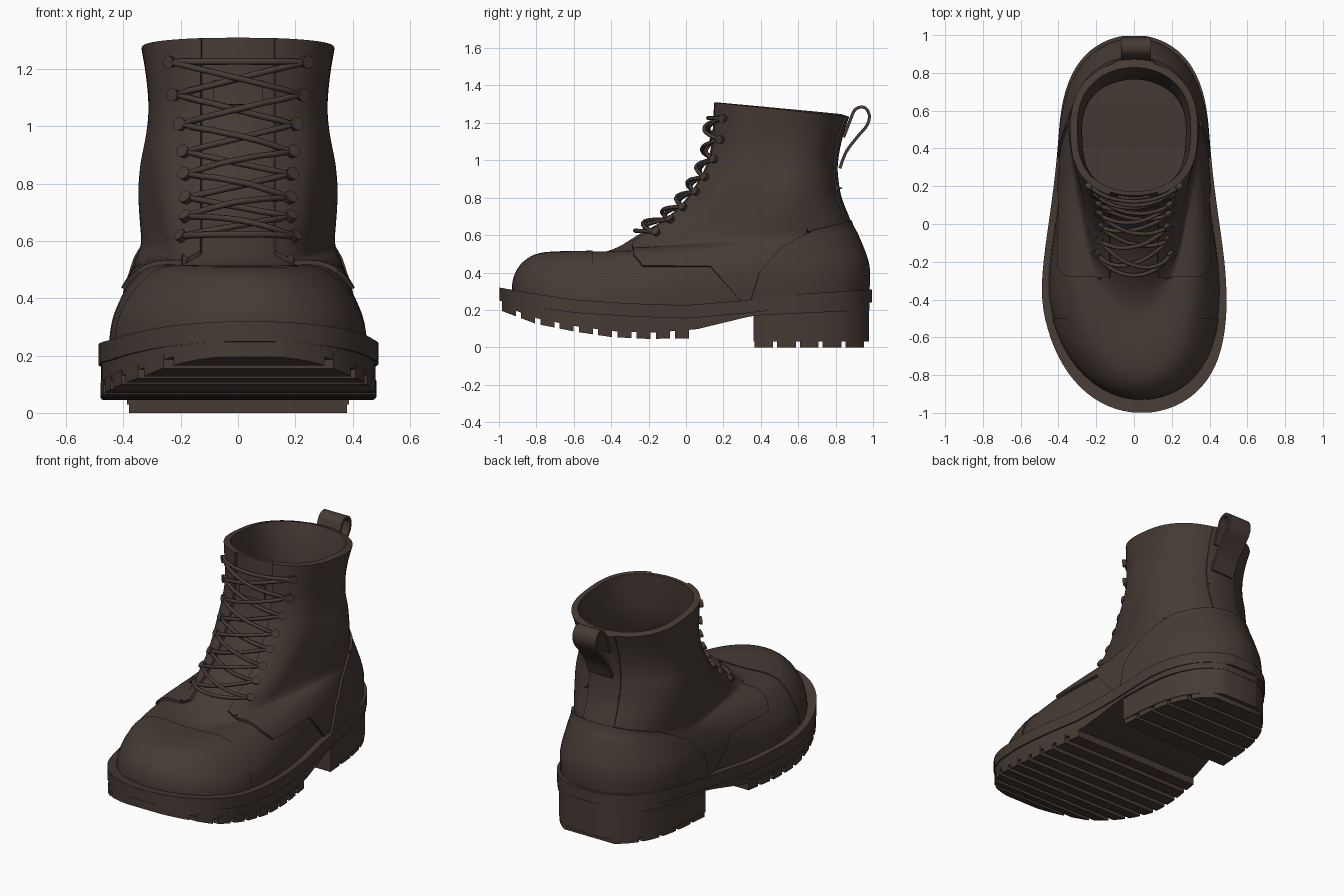
import bpy, bmesh, math
from mathutils import Vector, Matrix
from mathutils.bvhtree import BVHTree

if "Cube" in bpy.data.objects:
    bpy.data.objects.remove(bpy.data.objects["Cube"])

leather = bpy.data.materials.new("dark brown leather")
leather.diffuse_color = (0.062, 0.044, 0.035, 1)
leather.use_nodes = True
leather.node_tree.nodes["Principled BSDF"].inputs["Base Color"].default_value = leather.diffuse_color


def smooth(t):
    t = max(0, min(1, t))
    return t * t * (3 - 2 * t)


def key(tab, v):
    for (a, p), (b, q) in zip(tab, tab[1:]):
        if v <= b:
            return p + (q - p) * max(0, (v - a) / (b - a))
    return tab[-1][1]


def catmull(rows, steps):
    out = []
    for i in range(len(rows) - 1):
        a, b, c, d = (rows[max(0, min(len(rows) - 1, i + k))] for k in (-1, 0, 1, 2))
        for s in range(steps):
            t = s / steps
            out.append([0.5 * (2 * q + (r - p) * t + (2 * p - 5 * q + 4 * r - w) * t * t
                        + (3 * q - p - 3 * r + w) * t ** 3) for p, q, r, w in zip(a, b, c, d)])
    return out + [list(rows[-1])]


def half(s, f, g, p, pb):
    """Half width of an egg-shaped outline, s from -1 (toe) to 1 (heel)."""
    return (f + (g - f) * smooth(s + 0.5)) * math.sqrt(max(0, 1 - abs(s) ** (p if s < 0 else pb)))


def lean(y):
    """Slight sideways swing of the toe."""
    return 0.04 * smooth((-0.3 - y) / 0.7)


def finish(name, bm, thickness=0, angle=40):
    me = bpy.data.meshes.new(name)
    bm.to_mesh(me)
    bm.free()
    ob = bpy.data.objects.new(name, me)
    bpy.context.collection.objects.link(ob)
    me.materials.append(leather)
    bpy.ops.object.select_all(action='DESELECT')
    ob.select_set(True)
    bpy.context.view_layer.objects.active = ob
    if thickness:
        m = ob.modifiers.new("thickness", 'SOLIDIFY')
        m.thickness, m.offset = thickness, -1
        bpy.ops.object.modifier_apply(modifier=m.name)
    bpy.ops.object.shade_smooth_by_angle(angle=math.radians(angle))
    return ob


# Upper: rings of (front y, front z, back y, back z, front width, back width, toe and heel squareness)
rings = [(-.92, .22, .935, .20, .465, .365, 3.6, 4.4), (-.925, .32, .95, .30, .452, .375, 3.5, 4.2),
         (-.91, .39, .955, .38, .425, .378, 3.3, 4), (-.87, .45, .95, .44, .39, .372, 3.0, 3.8),
         (-.80, .493, .935, .49, .35, .362, 2.8, 3.6), (-.70, .507, .92, .53, .312, .355, 2.7, 3.4),
         (-.58, .506, .905, .565, .282, .348, 2.6, 3.2), (-.46, .506, .89, .60, .262, .34, 2.6, 3),
         (-.36, .538, .87, .635, .255, .335, 2.6, 2.9), (-.25, .605, .85, .69, .258, .34, 2.7, 2.8),
         (-.12, .68, .825, .75, .272, .345, 2.8, 2.7), (-.02, .77, .805, .81, .285, .345, 2.9, 2.6),
         (.06, .88, .793, .88, .295, .333, 2.9, 2.6), (.11, .98, .787, .96, .293, .312, 2.9, 2.5),
         (.135, 1.08, .797, 1.05, .292, .30, 2.9, 2.5), (.145, 1.2, .82, 1.15, .305, .305, 2.9, 2.5),
         (.15, 1.31, .85, 1.24, .32, .322, 2.9, 2.5)]
N = 72
base = bmesh.new()
grid = []
for yf, zf, yb, zb, f, g, p, pb in catmull(rings, 4):
    row = []
    for j in range(N):
        a = 2 * math.pi * j / N
        s = -math.cos(a)
        y = (yf + yb) / 2 + s * (yb - yf) / 2
        x = math.copysign(half(s, f, g, p, pb), math.sin(a)) + lean(y)
        row.append(base.verts.new((x, y, zf + (zb - zf) * (s + 1) / 2)))
    grid.append(row)
for r, q in zip(grid, grid[1:]):
    for j in range(N):
        k = (j + 1) % N
        base.faces.new((r[j], r[k], q[k], q[j]))
base.normal_update()
tree = BVHTree.FromBMesh(base)
finish("upper_body", base.copy(), 0.022, 50)


# Overlaid leather panels: the upper is cut along planes, the kept part is raised
def panel(name, planes, keep, offset):
    bm = base.copy()
    bmesh.ops.triangulate(bm, faces=bm.faces[:])
    for co, no in planes:
        bmesh.ops.bisect_plane(bm, geom=bm.verts[:] + bm.edges[:] + bm.faces[:],
                               plane_co=co, plane_no=no, dist=1e-6)
        bmesh.ops.triangulate(bm, faces=bm.faces[:])
    bm.normal_update()
    drop = [f for f in bm.faces if not keep(f.calc_center_median())]
    moves = [(v, tree.find_nearest(v.co - v.normal * .001)[1].lerp(v.normal, .9) * offset)
             for v in bm.verts]
    for v, d in moves:
        v.co += d
    bmesh.ops.delete(bm, geom=drop, context='FACES')
    return finish(name, bm, offset + 0.006, 50)


X, Y, Z = Vector((1, 0, 0)), Vector((0, 1, 0)), Vector((0, 0, 1))
slant = Vector((0, .19, .17))
corner = Vector((0, .13, .43))
chin, chin_n = Vector((0, -.28, .49)), Vector((0, .06, .05))
panel("quarters", [(X * .125, X), (X * -.125, X), (Y * -.28, Y), (Z * .43, Z), (corner, slant),
                   (chin, chin_n)],
      lambda c: (abs(c.x) > .125 or c.y > .5) and
      ((c.y > -.28 and c.z > .43 and chin_n.dot(c - chin) > 0) or slant.dot(c - corner) > 0), .016)
panel("toe_cap", [(Y * -.5, Y)], lambda c: c.y < -.5, .006)
panel("back_stay", [(X * .1, X), (X * -.1, X)],
      lambda c: abs(c.x) < .1 and c.y > .5 and c.z > .5, .024)
arc = [Vector((0, y, z)) for y, z in ((.35, .27), (.39, .40), (.51, .53), (.68, .63), (.90, .68))]
cuts = [(a, Vector((0, a.z - b.z, b.y - a.y))) for a, b in zip(arc, arc[1:])]
panel("heel_counter", cuts, lambda c: all(n.dot(c - a) < 0 for a, n in cuts), .03)
panel("tongue_keeper", [(X * .085, X), (X * -.085, X), (Z * 1.075, Z), (Z * 1.16, Z)],
      lambda c: abs(c.x) < .085 and c.y < .5 and 1.075 < c.z < 1.16, .012)


# Sole parts: box sections following the sole outline
def add_slab(bm, y0, y1, top, bottom, k=1.0, n=48):
    rows = []
    for i in range(n + 1):
        y = (y0 + y1) / 2 - (y1 - y0) / 2 * math.cos(math.pi * i / n)
        w = k * half(y, .50, .405, 3.6, 4.6)
        c = lean(y)
        rows.append([bm.verts.new(v) for v in ((c - w, y, bottom(y)), (c + w, y, bottom(y)),
                                               (c + w, y, top(y)), (c - w, y, top(y)))])
    for r, q in zip(rows, rows[1:]):
        for j in range(4):
            k2 = (j + 1) % 4
            bm.faces.new((r[j], r[k2], q[k2], q[j]))
    bm.faces.new(rows[0][::-1])
    bm.faces.new(rows[-1])
    bmesh.ops.recalc_face_normals(bm, faces=bm.faces[:])


def slab(name, *args, **kw):
    bm = bmesh.new()
    add_slab(bm, *args, **kw)
    return finish(name, bm)


welt_top = lambda y: key([(-1, .32), (-.8, .285), (-.6, .255), (-.3, .235), (0, .225),
                          (.3, .25), (.6, .285), (1, .31)], y)
tread = lambda y: key([(-1, .20), (-.8, .125), (-.6, .085), (-.4, .055), (-.2, .045), (.1, .05)], y)
sole_base = lambda y: key([(-1, .23), (-.8, .155), (-.6, .115), (-.4, .087), (-.2, .078),
                           (.05, .095), (.36, .17), (1, .20)], y)
slab("welt", -.998, .995, welt_top, lambda y: welt_top(y) - .07)
slab("outsole", -.985, .98, lambda y: welt_top(y) - .05, sole_base, k=.98)
slab("insole", -.78, .85, lambda y: .262, lambda y: .21, k=.86)
slab("heel_block", .36, .978, lambda y: .25, lambda y: .03, k=.95)

lugs = bmesh.new()
for i in range(10):
    y = -.985 + i * .103
    add_slab(lugs, y, y + .075, lambda v: sole_base(v) + .02, tread, k=.985, n=8)
finish("sole_lugs", lugs)
lugs = bmesh.new()
for i in range(5):
    y = .365 + i * .122
    add_slab(lugs, y, min(y + .1, .968), lambda v: .05, lambda v: 0, k=.935, n=10)
finish("heel_lugs", lugs)


# Laces and hooks, laid on the front of the upper
def on_front(x, z, off):
    co, no, _, _ = tree.ray_cast(Vector((x, -3, z)), Y)
    return co + no * off, no


eyes = [(.18, .60), (.17, .665), (.165, .735), (.17, .82), (.175, .90),
        (.185, 1.0), (.205, 1.11), (.22, 1.225)]
hooks = bmesh.new()
for x, z in eyes:
    for side in (1, -1):
        co, no = on_front(side * x, z, .025)
        m = Matrix.Translation(co) @ no.to_track_quat('Z', 'Y').to_matrix().to_4x4()
        bmesh.ops.create_cone(hooks, cap_ends=True, segments=12, radius1=.018, radius2=.024,
                              depth=.03, matrix=m)
finish("lace_hooks", hooks)

cu = bpy.data.curves.new("laces", 'CURVE')
cu.dimensions, cu.bevel_depth, cu.bevel_resolution = '3D', .011, 2
cu.use_fill_caps = True
cu.materials.append(leather)


def lace(points):
    sp = cu.splines.new('POLY')
    sp.points.add(len(points) - 1)
    for p, co in zip(sp.points, points):
        p.co = (*co, 1)


def span(a, b, lift):
    return [on_front(a[0] + (b[0] - a[0]) * t, a[1] + (b[1] - a[1]) * t,
                     .028 + lift * math.sin(math.pi * t))[0] for t in (i / 10 for i in range(11))]


for side in (1, -1):
    stops = [(side * x * (-1) ** i, z) for i, (x, z) in enumerate(eyes)]
    path = []
    for i, (a, b) in enumerate(zip(stops, stops[1:])):
        path += span(a, b, .018 if side > 0 else -.005)
    lace(path)
for x, z in (eyes[0], eyes[-1]):
    lace(span((-x, z), (x, z), 0))
bpy.context.collection.objects.link(bpy.data.objects.new("laces", cu))

# Pull loop at the back
profile = catmull([(.815, .96), (.85, 1.05), (.91, 1.13), (.96, 1.19), (.972, 1.24), (.95, 1.275),
                   (.91, 1.265), (.885, 1.21), (.85, 1.12)], 5)
bm = bmesh.new()
edge = [[bm.verts.new((x, y, z)) for x in (-.07, .09)] for y, z in profile]
for a, b in zip(edge, edge[1:]):
    bm.faces.new((a[0], a[1], b[1], b[0]))
finish("pull_loop", bm, .016)
base.free()
